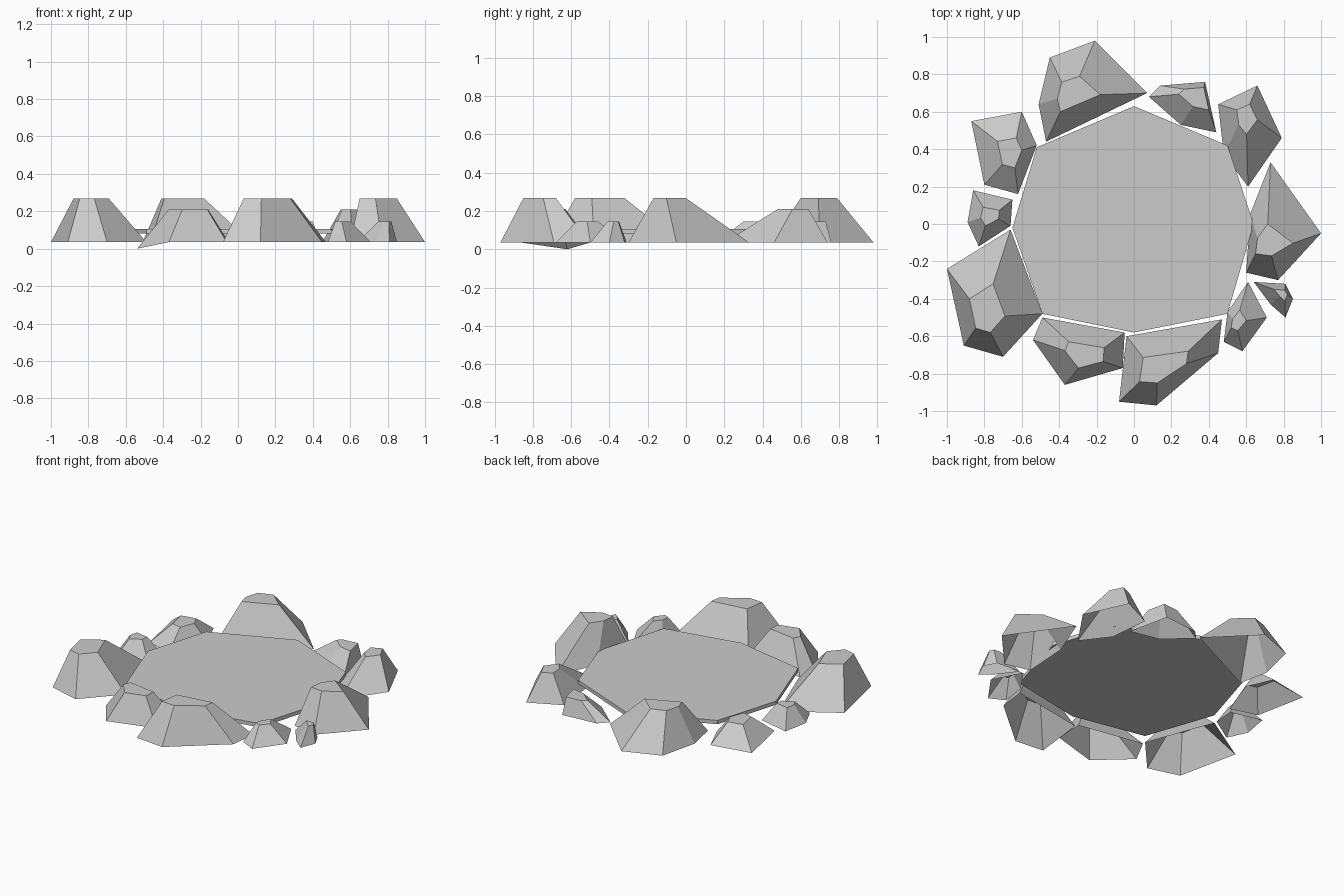
import bpy
import bmesh

GROUND = 0.035

cube = bpy.data.objects.get("Cube")
if cube:
    bpy.data.objects.remove(cube)

stone = bpy.data.materials.new("pale_grey_stone")
stone.use_nodes = True
colour = (0.6, 0.6, 0.6, 1)
stone.diffuse_color = colour
stone.node_tree.nodes["Principled BSDF"].inputs["Base Color"].default_value = colour


def finish(name, bm):
    """Turn a bmesh into a flat-shaded object with the stone material."""
    mesh = bpy.data.meshes.new(name)
    bm.to_mesh(mesh)
    bm.free()
    mesh.materials.append(stone)
    obj = bpy.data.objects.new(name, mesh)
    bpy.context.collection.objects.link(obj)
    return obj


def fit(value, values, low, high):
    """Map a value from the range of the outline to a smaller range."""
    start, end = min(values), max(values)
    return low + (value - start) / (end - start) * (high - low)


def rock(name, outline, top_x, top_y, height, sunk_corner=None):
    """Open-bottomed chipped stone: an outline tapering to a flat cap."""
    xs, ys = zip(*outline)
    bm = bmesh.new()
    base = [bm.verts.new((x, y, GROUND)) for x, y in outline]
    cap = [bm.verts.new((fit(x, xs, *top_x), fit(y, ys, *top_y), height))
           for x, y in outline]
    if sunk_corner is not None:
        base[sunk_corner].co.z = 0
    count = len(base)
    for i in range(count):
        j = (i + 1) % count
        bm.faces.new((base[j], base[i], cap[i], cap[j]))
    bm.faces.new(reversed(cap))
    bm.normal_update()
    return finish(name, bm)


def pool(name, outline, bottom, top):
    """Thin many-sided slab."""
    bm = bmesh.new()
    lower = bm.faces.new([bm.verts.new((x, y, bottom)) for x, y in outline])
    result = bmesh.ops.extrude_face_region(bm, geom=[lower], use_keep_orig=True)
    for item in result["geom"]:
        if isinstance(item, bmesh.types.BMVert):
            item.co.z = top
    bmesh.ops.recalc_face_normals(bm, faces=bm.faces)
    return finish(name, bm)


# Flat pool surface inside the ring
pool("pool_surface",
     [(0, .63), (.5, .42), (.64, 0), (.5, -.48),
      (0, -.58), (-.49, -.48), (-.65, -.02), (-.52, .41)],
     bottom=.08, top=.105)

# Large stones
HIGH = .267
rock("large_back_stone",
     [(-.51, .64), (-.45, .89), (-.21, .98), (.07, .7), (-.47, .44)],
     (-.41, -.18), (.6, .79), HIGH)
rock("large_left_stone",
     [(.73, .33), (1, -.05), (.77, -.3), (.6, -.26), (.62, .05)],
     (.65, .85), (-.17, 0), HIGH)
rock("large_front_stone",
     [(-.04, -.6), (.47, -.51), (.45, -.69), (.12, -.97), (-.08, -.95)],
     (.03, .29), (-.85, -.68), HIGH)
rock("large_right_stone",
     [(-.66, -.03), (-.49, -.48), (-.7, -.71), (-.91, -.65), (-1, -.24)],
     (-.88, -.69), (-.58, -.32), HIGH)

# Medium stones
MIDDLE = .21
rock("medium_back_left_stone",
     [(.45, .64), (.66, .74), (.79, .46), (.61, .2), (.48, .37)],
     (.55, .66), (.48, .64), MIDDLE)
rock("medium_front_right_stone",
     [(-.49, -.5), (-.05, -.58), (-.06, -.77), (-.37, -.86), (-.54, -.62)],
     (-.37, -.16), (-.77, -.63), MIDDLE, sunk_corner=4)

# Small stones
LOW = .145
rock("small_back_stone",
     [(.08, .68), (.14, .74), (.38, .76), (.44, .49), (.25, .53)],
     (.24, .4), (.61, .73), LOW)
rock("small_left_stone",
     [(.64, -.31), (.81, -.32), (.85, -.4), (.81, -.5), (.73, -.43)],
     (.75, .82), (-.41, -.35), LOW)
rock("small_front_left_stone",
     [(.61, -.31), (.71, -.5), (.58, -.68), (.48, -.63), (.5, -.47)],
     (.52, .6), (-.57, -.46), LOW)
rock("small_right_stone",
     [(-.86, .18), (-.65, .13), (-.66, -.01), (-.83, -.12), (-.89, .01)],
     (-.82, -.72), (-.01, .09), LOW)
rock("small_back_right_stone",
     [(-.87, .55), (-.6, .6), (-.52, .42), (-.62, .16), (-.8, .21)],
     (-.73, -.6), (.3, .46), LOW)
